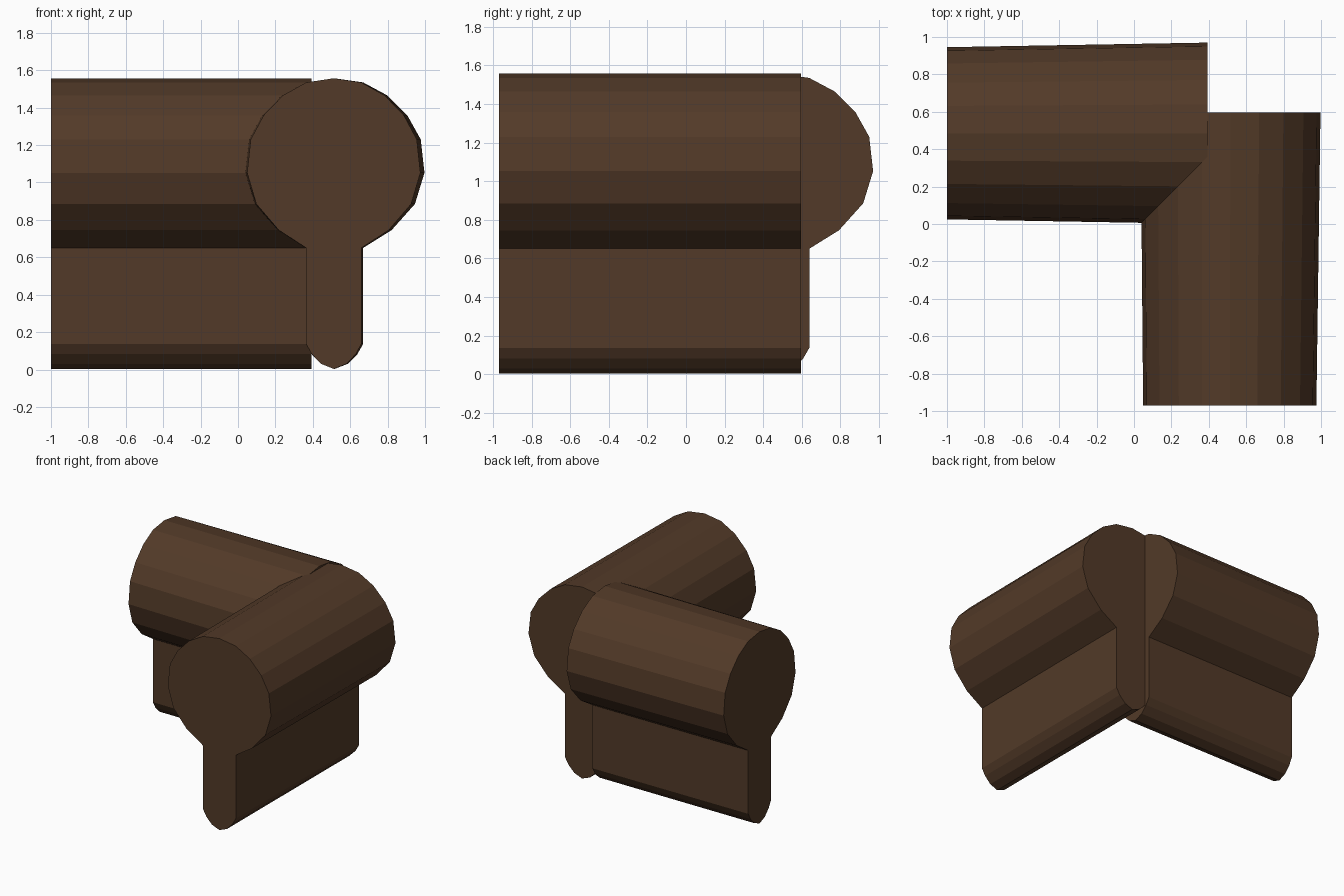
import bpy, bmesh
from mathutils import Vector

if "Cube" in bpy.data.objects:
    bpy.data.objects.remove(bpy.data.objects["Cube"])

wood = bpy.data.materials.new("dark_brown_wood")
wood.diffuse_color = (0.085, 0.042, 0.021, 1)
wood.use_nodes = True
wood.node_tree.nodes["Principled BSDF"].inputs["Base Color"].default_value = wood.diffuse_color

# Half section of the keyhole-shaped rail: (offset from centre, height)
half = [(0, 1.557), (0.153, 1.535), (0.283, 1.465), (0.39, 1.358), (0.461, 1.23),
        (0.481, 1.052), (0.43, 0.885), (0.305, 0.745), (0.153, 0.65), (0.153, 0.136),
        (0.122, 0.082), (0.07, 0.03), (0, 0.003)]
section = half + [(-x, z) for x, z in half[-2:0:-1]]


def rail(name, start, end, side, start_scale, end_scale):
    """Loft the section between two points, slightly wider at one end."""
    bm = bmesh.new()
    rings = []
    for point, scale in ((start, start_scale), (end, end_scale)):
        rings.append([bm.verts.new(Vector((point[0], point[1], z)) + Vector(side) * w * scale)
                      for w, z in section])
    a, b = rings
    n = len(section)
    for i in range(n):
        j = (i + 1) % n
        bm.faces.new((a[i], a[j], b[j], b[i]))
    bm.faces.new(a)
    bm.faces.new(b)
    bmesh.ops.recalc_face_normals(bm, faces=bm.faces)
    mesh = bpy.data.meshes.new(name)
    bm.to_mesh(mesh)
    bm.free()
    mesh.materials.append(wood)
    obj = bpy.data.objects.new(name, mesh)
    bpy.context.collection.objects.link(obj)
    return obj


# Two rails meeting at the corner, each tapering toward its free end
rail("front_rail", (0.512, -0.97), (0.516, 0.595), (1, 0, 0), 0.963, 1.0)
rail("left_rail", (-1.0, 0.485), (0.392, 0.485), (0, 1, 0), 0.957, 1.008)
